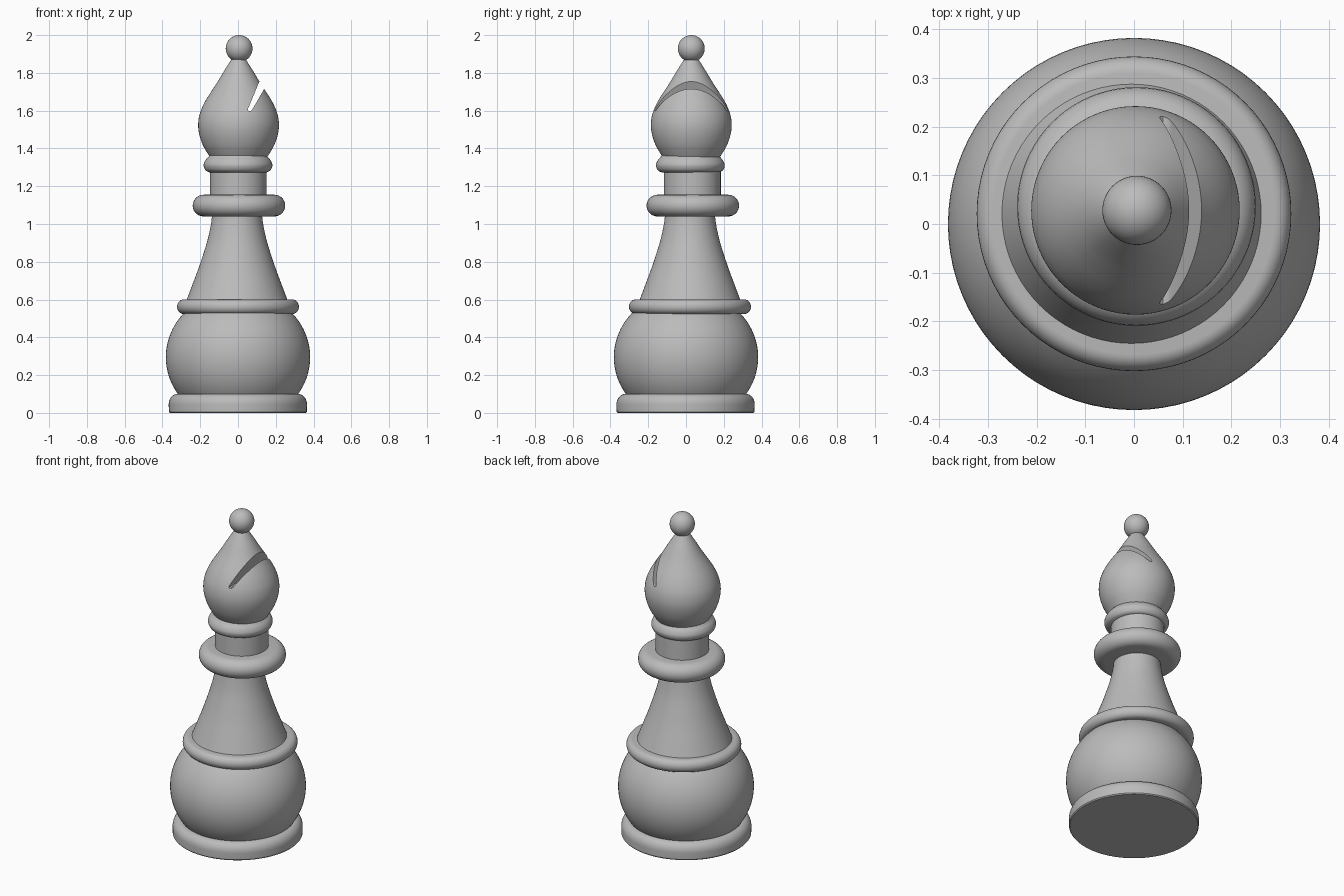
import bpy, bmesh
from math import sin, cos, pi, radians, sqrt
from mathutils import Vector

if "Cube" in bpy.data.objects:
    bpy.data.objects.remove(bpy.data.objects["Cube"])

grey = bpy.data.materials.new("plain grey")
grey.use_nodes = True
grey.diffuse_color = (0.5, 0.5, 0.5, 1)
grey.node_tree.nodes["Principled BSDF"].inputs["Base Color"].default_value = (0.5, 0.5, 0.5, 1)

SEGMENTS = 80


def link(name, bm):
    bmesh.ops.recalc_face_normals(bm, faces=bm.faces[:])
    mesh = bpy.data.meshes.new(name)
    bm.to_mesh(mesh)
    bm.free()
    mesh.materials.append(grey)
    obj = bpy.data.objects.new(name, mesh)
    bpy.context.collection.objects.link(obj)
    return obj


def select(obj):
    bpy.ops.object.select_all(action='DESELECT')
    obj.select_set(True)
    bpy.context.view_layer.objects.active = obj


def smooth(obj):
    select(obj)
    bpy.ops.object.shade_smooth_by_angle(angle=radians(35))


def lathe(name, profile, x, y):
    """Closed solid of revolution from (radius, z) points, bottom to top."""
    bm = bmesh.new()
    rings = []
    for r, z in profile:
        rings.append([bm.verts.new((x + r * cos(2 * pi * i / SEGMENTS),
                                    y + r * sin(2 * pi * i / SEGMENTS), z))
                      for i in range(SEGMENTS)])
    for low, high in zip(rings, rings[1:]):
        for i in range(SEGMENTS):
            j = (i + 1) % SEGMENTS
            bm.faces.new((low[i], low[j], high[j], high[i]))
    bm.faces.new(rings[0][::-1])
    bm.faces.new(rings[-1])
    obj = link(name, bm)
    smooth(obj)
    return obj


def flowing(points, steps=5):
    """Catmull-Rom curve through profile points."""
    p = [Vector(q) for q in points]
    p = [2 * p[0] - p[1]] + p + [2 * p[-1] - p[-2]]
    out = []
    for a, b, c, d in zip(p, p[1:], p[2:], p[3:]):
        for k in range(steps):
            t = k / steps
            out.append(0.5 * (2 * b + (c - a) * t + (2 * a - 5 * b + 4 * c - d) * t * t
                              + (3 * b - a - 3 * c + d) * t ** 3))
    return out + [p[-2]]


def rounded(radius, bottom, top, bulge, steps=14):
    """Disc profile with a half-round rim of the given bulge."""
    mid, half = (bottom + top) / 2, (top - bottom) / 2
    angles = [-pi / 2 + pi * i / steps for i in range(steps + 1)]
    return [(radius - bulge + bulge * cos(a), mid + half * sin(a)) for a in angles]


# Foot and bulbous body
foot = [(0.36, 0), (0.365, 0.006), (0.366, 0.045)]
foot += [(0.321 + 0.045 * cos(a), 0.045 + 0.055 * sin(a))
         for a in [pi / 2 * i / 8 for i in range(1, 9)]]
lathe("foot", foot, -0.001, -0.002)

body = []
for i in range(29):
    z = 0.095 + 0.435 * i / 28
    body.append((0.382 * sqrt(1 - ((z - 0.295) / 0.353) ** 2), z))
lathe("body", body, 0, 0)

# Waist ring, tapering stem, collar and neck
lathe("waist_ring", rounded(0.323, 0.524, 0.6, 0.034), 0, 0.021)
lathe("stem", flowing([(0.268, 0.595), (0.236, 0.68), (0.206, 0.76), (0.179, 0.84),
                       (0.155, 0.92), (0.138, 1.0), (0.132, 1.05)]), -0.005, 0.021)
lathe("collar", rounded(0.245, 1.04, 1.155, 0.058), 0.005, 0.036)
lathe("neck", [(0.15, 1.145), (0.15, 1.28)], 0.002, 0.034)
lathe("head_ring", flowing([(0.148, 1.272), (0.172, 1.284), (0.182, 1.31),
                            (0.174, 1.335), (0.16, 1.352), (0.15, 1.365)]), 0, 0.023)

# Pointed head with a slanted notch
head = lathe("head", flowing([(0.145, 1.345), (0.168, 1.38), (0.19, 1.42), (0.207, 1.47),
                              (0.214, 1.52), (0.209, 1.57), (0.194, 1.615), (0.171, 1.66),
                              (0.139, 1.71), (0.113, 1.75), (0.077, 1.81), (0.036, 1.875)]),
             0.003, 0.028)

notch = [(0.076, 1.607), (0.07, 1.6), (0.06, 1.597), (0.053, 1.602), (0.053, 1.61),
         (0.153, 1.85), (0.217, 1.85)]
bm = bmesh.new()
side = bm.faces.new([bm.verts.new((x, -0.4, z)) for x, z in notch])
extruded = bmesh.ops.extrude_face_region(bm, geom=[side])["geom"]
bmesh.ops.translate(bm, vec=(0, 0.8, 0),
                    verts=[v for v in extruded if isinstance(v, bmesh.types.BMVert)])
cutter = link("notch_cutter", bm)
cutter.hide_render = True
cut = head.modifiers.new("notch", 'BOOLEAN')
cut.operation, cut.solver, cut.object = 'DIFFERENCE', 'EXACT', cutter
select(head)
bpy.ops.object.modifier_apply(modifier=cut.name)
bpy.data.objects.remove(cutter)
smooth(head)

# Ball on the tip
bpy.ops.mesh.primitive_uv_sphere_add(segments=48, ring_count=24, radius=0.071,
                                     location=(0.006, 0.028, 1.929))
ball = bpy.context.object
ball.name = "tip_ball"
ball.data.materials.append(grey)
smooth(ball)
